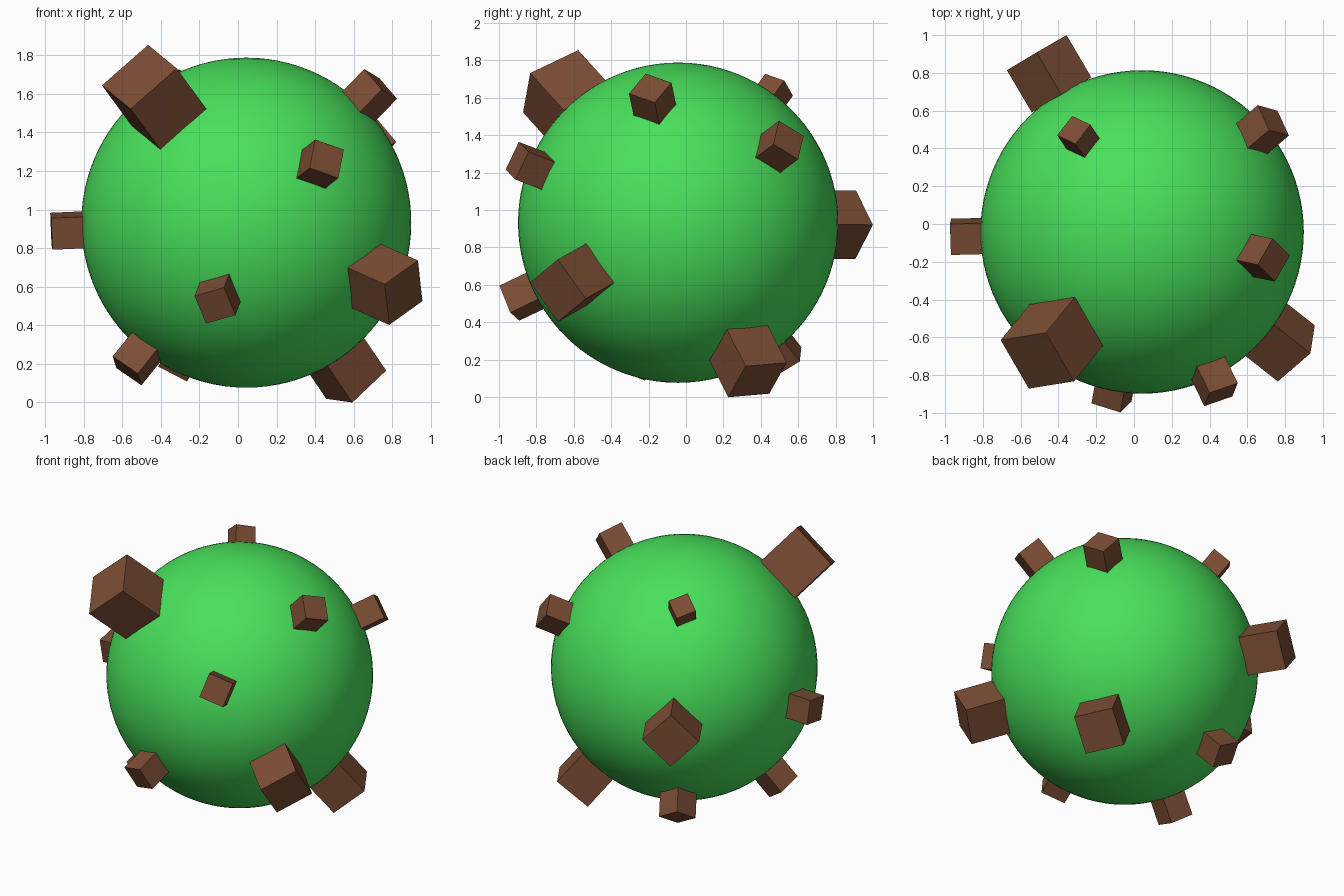
import bpy
from mathutils import Vector, Matrix

if "Cube" in bpy.data.objects:
    bpy.data.objects.remove(bpy.data.objects["Cube"])

CENTER = Vector((0.043, -0.042, 0.932))
RADIUS = 0.856


def material(name, color):
    m = bpy.data.materials.new(name)
    m.diffuse_color = (*color, 1)
    m.use_nodes = True
    m.node_tree.nodes["Principled BSDF"].inputs["Base Color"].default_value = m.diffuse_color
    return m


green = material("green", (0.065, 0.75, 0.105))
brown = material("brown", (0.20, 0.075, 0.035))

# Smooth round body
bpy.ops.mesh.primitive_uv_sphere_add(segments=96, ring_count=48, radius=RADIUS, location=CENTER)
ball = bpy.context.object
ball.name = "ball_body"
ball.data.materials.append(green)
bpy.ops.object.shade_smooth()


def stud(index, size, direction, edge):
    """Cube standing on the ball along direction, with one side along edge."""
    z = Vector(direction).normalized()
    x = Vector(edge)
    x = (x - z * x.dot(z)).normalized()
    y = z.cross(x)
    bpy.ops.mesh.primitive_cube_add(size=size)
    ob = bpy.context.object
    ob.name = f"cube_stud_{index:02d}"
    ob.data.materials.append(brown)
    rot = Matrix((x, y, z)).transposed().to_4x4()
    # base sinks slightly into the ball
    ob.matrix_world = Matrix.Translation(CENTER + z * (RADIUS + 0.445 * size)) @ rot


# Studs: size, outward direction, direction of one side
STUDS = [
    (0.321, (-0.477, -0.586, 0.650), (0.743, 0.116, 0.66)),   # upper front left
    (0.259, (0.721, -0.568, -0.321), (0.66, 0.58, 0.48)),     # front right
    (0.259, (0.502, 0.373, -0.740), (0.66, 0.35, 0.63)),      # lower back right
    (0.259, (-0.495, 0.842, -0.010), (0.61, 0.358, 0.707)),   # back left
    (0.166, (0.640, 0.544, 0.407), (0.35, -0.79, 0.48)),      # back right
    (0.166, (0.640, -0.137, 0.661), (0.48, 0.83, -0.29)),     # upper right
    (0.166, (0.387, -0.798, 0.307), (0.895, 0.31, -0.32)),    # upper front
    (0.166, (-0.149, -0.829, -0.395), (0.87, -0.27, 0.25)),   # lower front
    (0.166, (-0.568, -0.210, -0.706), (0.77, -0.31, -0.53)),  # lower left
    (0.166, (-0.929, -0.024, -0.041), (0, 0.98, 0.17)),       # left
    (0.134, (-0.337, 0.503, 0.687), (0.72, -0.34, 0.61)),     # top back left
    (0.166, (-0.328, 0.540, -0.685), (-0.88, 0.044, 0.47)),   # lower back left
]
for i, s in enumerate(STUDS, 1):
    stud(i, *s)
